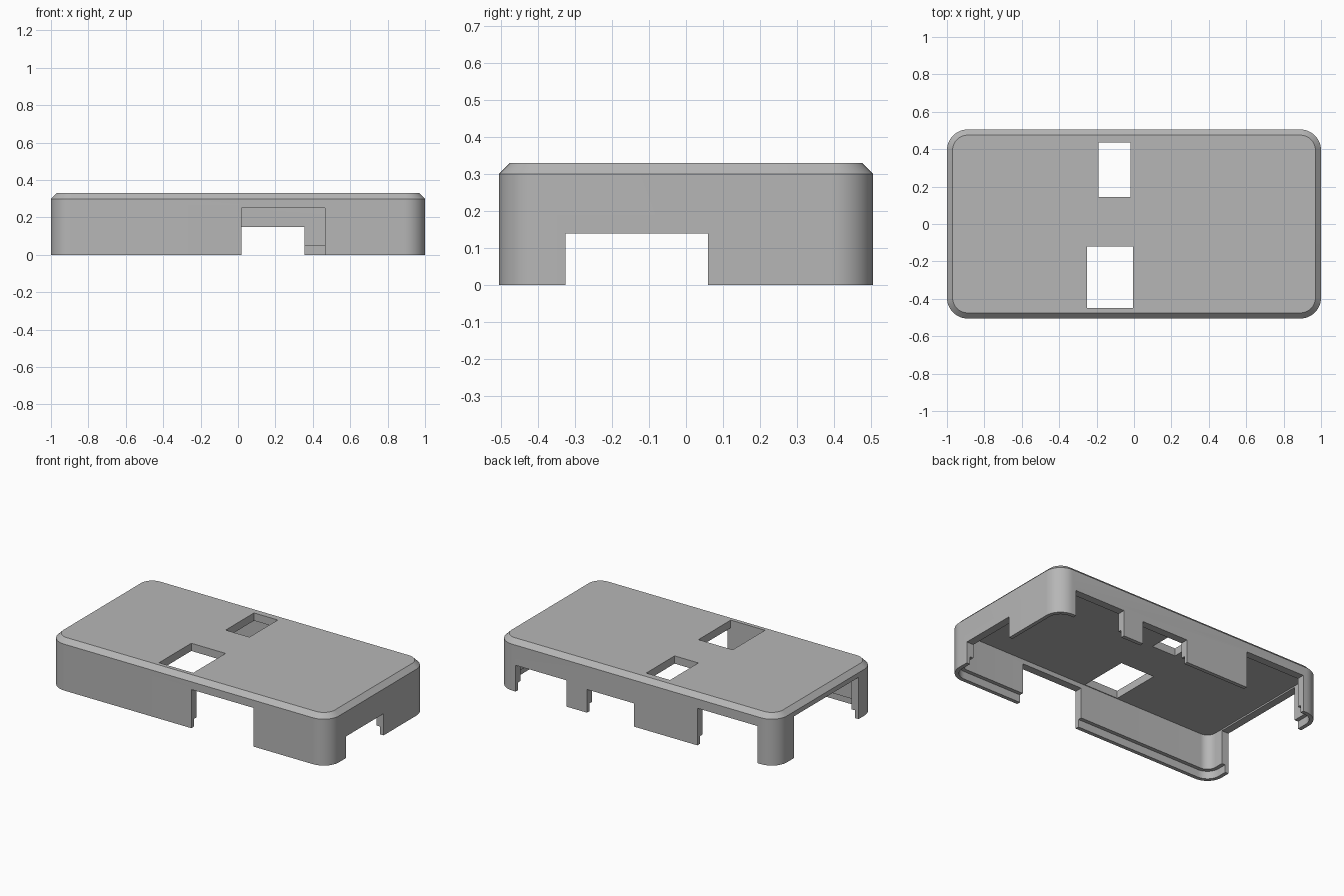
import bpy, bmesh, math
from mathutils import Matrix, Vector

if "Cube" in bpy.data.objects:
    bpy.data.objects.remove(bpy.data.objects["Cube"], do_unlink=True)

HALF_X, HALF_Y, HEIGHT, RADIUS = 1.0, 0.505, 0.33, 0.11
CHAMFER, WALL, LIP, ROOF = 0.03, 0.05, 0.025, 0.05
STEPS = 12

grey = bpy.data.materials.new("matte_grey")
grey.use_nodes = True
colour = (0.47, 0.47, 0.47, 1)
grey.diffuse_color = colour
grey.node_tree.nodes["Principled BSDF"].inputs["Base Color"].default_value = colour


def rounded_ring(bm, inset, z):
    """Rounded rectangle, inset from the outer outline, at height z."""
    r = RADIUS - inset
    verts = []
    for quarter, (sx, sy) in enumerate([(1, 1), (-1, 1), (-1, -1), (1, -1)]):
        cx, cy = sx * (HALF_X - RADIUS), sy * (HALF_Y - RADIUS)
        for i in range(STEPS + 1):
            a = math.pi / 2 * (quarter + i / STEPS)
            verts.append(bm.verts.new((cx + r * math.cos(a), cy + r * math.sin(a), z)))
    return verts


def box(name, x, y, z):
    """Box cutter given by its ranges on each axis."""
    bm = bmesh.new()
    bmesh.ops.create_cube(bm, size=1)
    size = Vector([b - a for a, b in (x, y, z)])
    mid = Vector([(a + b) / 2 for a, b in (x, y, z)])
    bm.transform(Matrix.Translation(mid) @ Matrix.Diagonal(size).to_4x4())
    mesh = bpy.data.meshes.new(name)
    bm.to_mesh(mesh)
    bm.free()
    obj = bpy.data.objects.new(name, mesh)
    bpy.context.collection.objects.link(obj)
    obj.hide_render = True
    return obj


# Hollow lid: chamfered outside, stepped rim and cavity inside
bm = bmesh.new()
profile = [(CHAMFER, HEIGHT), (0, HEIGHT - CHAMFER), (0, 0), (LIP, 0),
           (LIP, 0.05), (WALL, 0.05), (WALL, HEIGHT - ROOF)]
rings = [rounded_ring(bm, inset, z) for inset, z in profile]
for upper, lower in zip(rings, rings[1:]):
    for i in range(len(upper)):
        j = (i + 1) % len(upper)
        bm.faces.new((upper[i], lower[i], lower[j], upper[j]))
bm.faces.new(rings[0])
bm.faces.new(rings[-1])
bmesh.ops.recalc_face_normals(bm, faces=bm.faces)
mesh = bpy.data.meshes.new("case_lid")
bm.to_mesh(mesh)
bm.free()
mesh.materials.append(grey)
lid = bpy.data.objects.new("case_lid", mesh)
bpy.context.collection.objects.link(lid)

# Openings in the walls and the roof
back, front, below = (0.42, 0.6), (-0.6, -0.42), -0.1
openings = {
    "front_port": ((0.02, 0.465), front, (below, 0.25)),
    "back_port_left": ((0.5, 0.865), back, (below, 0.17)),
    "back_port_middle": ((0.02, 0.355), back, (below, 0.15)),
    "back_port_right": ((-0.865, -0.435), back, (below, 0.24)),
    "left_port": ((0.92, 1.1), (-0.325, 0.06), (below, 0.14)),
    "right_port": ((-1.1, -0.92), (-0.335, 0.325), (below, 0.27)),
    "roof_slot_back": ((-0.19, -0.02), (0.145, 0.435), (0.2, 0.4)),
    "roof_slot_front": ((-0.25, -0.005), (-0.45, -0.12), (0.2, 0.4)),
}
cutters = []
for name, ranges in openings.items():
    cutter = box(name + "_cutter", *ranges)
    cutters.append(cutter)
    mod = lid.modifiers.new(name, "BOOLEAN")
    mod.operation, mod.solver, mod.object = "DIFFERENCE", "EXACT", cutter

# Apply the cuts and drop the cutters
bpy.context.view_layer.update()
depsgraph = bpy.context.evaluated_depsgraph_get()
result = bpy.data.meshes.new_from_object(lid.evaluated_get(depsgraph))
lid.modifiers.clear()
lid.data = result
result.materials.clear()
result.materials.append(grey)
for poly in result.polygons:
    poly.material_index = 0
for cutter in cutters:
    bpy.data.objects.remove(cutter, do_unlink=True)

bpy.ops.object.select_all(action="DESELECT")
lid.select_set(True)
bpy.context.view_layer.objects.active = lid
bpy.ops.object.shade_smooth_by_angle(angle=math.radians(30))
